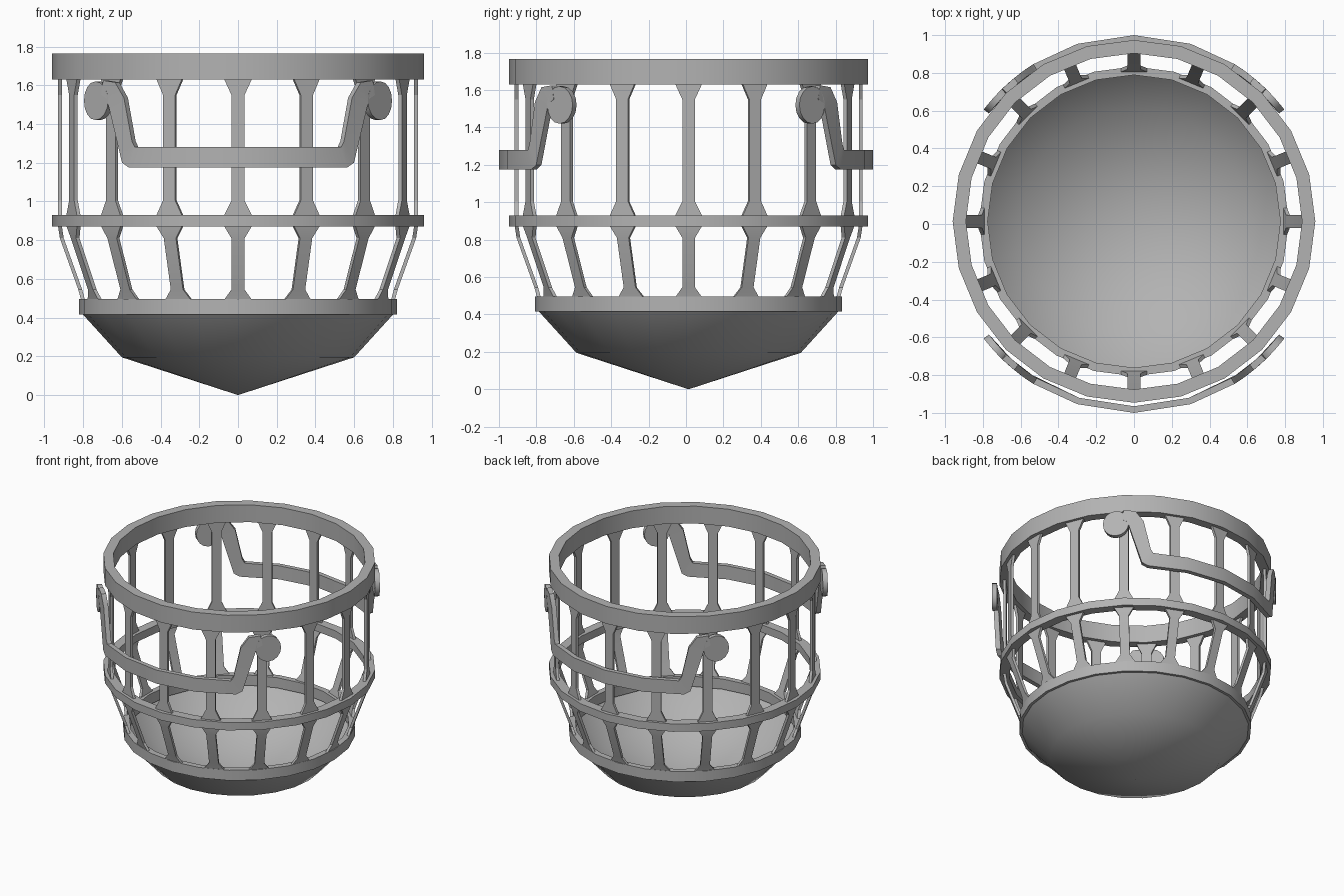
import bpy, bmesh
from math import sin, cos, pi, radians

cube = bpy.data.objects.get("Cube")
if cube:
    bpy.data.objects.remove(cube, do_unlink=True)

GREY = (0.45, 0.45, 0.45, 1)
metal = bpy.data.materials.new("grey metal")
metal.use_nodes = True
metal.diffuse_color = GREY
metal.node_tree.nodes["Principled BSDF"].inputs["Base Color"].default_value = GREY

SIDES = 24
BARS = 16
OFFSET_Y = 0.014   # the basket sits slightly behind the handles' centre


def finish(name, bm, angle=30, y=0.0):
    bmesh.ops.remove_doubles(bm, verts=bm.verts, dist=1e-5)
    bmesh.ops.recalc_face_normals(bm, faces=bm.faces)
    mesh = bpy.data.meshes.new(name)
    bm.to_mesh(mesh)
    bm.free()
    mesh.materials.append(metal)
    obj = bpy.data.objects.new(name, mesh)
    obj.location.y = y
    bpy.context.collection.objects.link(obj)
    bpy.ops.object.select_all(action="DESELECT")
    obj.select_set(True)
    bpy.context.view_layer.objects.active = obj
    bpy.ops.object.shade_smooth_by_angle(angle=radians(angle))
    return obj


def lathe(name, profile, angle=30):
    bm = bmesh.new()
    verts = [bm.verts.new((r, 0, z)) for r, z in profile]
    edges = [bm.edges.new(pair) for pair in zip(verts, verts[1:])]
    bmesh.ops.spin(bm, geom=verts + edges, cent=(0, 0, 0), axis=(0, 0, 1),
                   angle=2 * pi, steps=SIDES, use_duplicate=False)
    return finish(name, bm, angle, OFFSET_Y)


def ring(name, inner, outer, low, high):
    lathe(name, [(inner, low), (outer, low), (outer, high), (inner, high), (inner, low)])


def loft(bm, sections):
    """Join four-cornered sections into a closed solid."""
    loops = [[bm.verts.new(p) for p in s] for s in sections]
    for a, b in zip(loops, loops[1:]):
        for i in range(4):
            j = (i + 1) % 4
            bm.faces.new((a[i], a[j], b[j], b[i]))
    bm.faces.new(loops[0][::-1])
    bm.faces.new(loops[-1])


# Hoops and bowl
ring("top_hoop", 0.89, 0.96, 1.63, 1.765)
ring("middle_hoop", 0.89, 0.96, 0.87, 0.93)
ring("lower_hoop", 0.775, 0.82, 0.415, 0.495)
lathe("bowl", [(0.8, 0.415), (0.6, 0.195), (0, 0)], 60)


# Upright bars, flared where they meet the hoops
def bars(name, stations, thickness=0.02):
    bm = bmesh.new()
    for k in range(BARS):
        t = 2 * pi * k / BARS

        def place(r, w, z):
            return (r * cos(t) - w * sin(t), r * sin(t) + w * cos(t), z)
        loft(bm, [[place(r, -w, z), place(r, w, z),
                   place(r - thickness, w, z), place(r - thickness, -w, z)]
                  for r, w, z in stations])
    finish(name, bm, 20, OFFSET_Y)


WIDE, SLIM = 0.073, 0.034
bars("upper_bars", [(0.93, WIDE, 0.925), (0.93, SLIM, 1.005),
                    (0.93, SLIM, 1.55), (0.93, WIDE, 1.635)])
bars("lower_bars", [(0.81, WIDE, 0.49), (0.825, SLIM, 0.545),
                    (0.92, SLIM, 0.81), (0.93, WIDE, 0.875)])


# Handles: a bent strap with a curl at each end, wrapped round the basket
INNER, OUTER = 0.965, 1.0
HALF_STRAP = [((0, 1.175), (0, 1.28)), ((17.5, 1.175), (17.5, 1.28)),
              ((34.3, 1.175), (32.2, 1.28)), ((36.8, 1.2), (33.2, 1.31)),
              ((42.1, 1.5), (36.1, 1.535)), ((42.7, 1.53), (39.4, 1.615)),
              ((45, 1.55), (44.2, 1.625))]


def wrap(point, r, side, facing):
    t = radians(point[0]) * side
    return (r * sin(t), facing * r * cos(t), point[1])


def handle(name, facing):
    bm = bmesh.new()
    for side in (-1, 1):
        loft(bm, [[wrap(a, INNER, side, facing), wrap(a, OUTER, side, facing),
                   wrap(b, OUTER, side, facing), wrap(b, INNER, side, facing)]
                  for a, b in HALF_STRAP])
        # Round end of the curl
        rim = [(47.4 + 5.3 * cos(2 * pi * i / 16), 1.52 + 0.1 * sin(2 * pi * i / 16))
               for i in range(16)]
        back, front = ([bm.verts.new(wrap(p, r, side, facing)) for p in rim]
                       for r in (INNER, OUTER))
        bm.faces.new(back)
        bm.faces.new(front)
        for i in range(16):
            j = (i + 1) % 16
            bm.faces.new((back[i], back[j], front[j], front[i]))
    # Drop the hidden joint in the middle of the strap
    joint = [f for f in bm.faces if all(abs(v.co.x) < 1e-6 for v in f.verts)]
    bmesh.ops.delete(bm, geom=joint, context="FACES_ONLY")
    finish(name, bm, 30)


handle("front_handle", -1)
handle("back_handle", 1)
